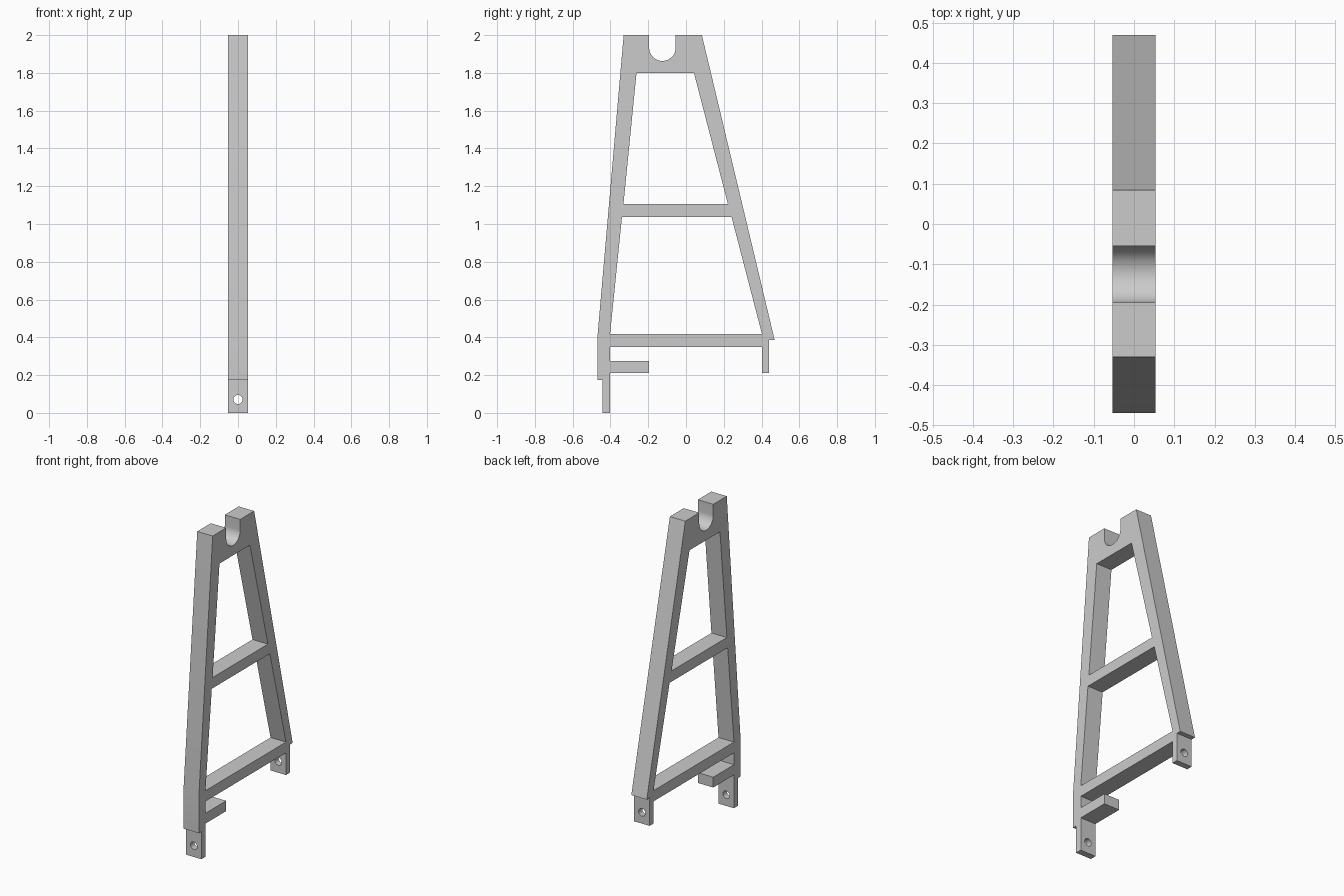
import bpy
import bmesh
import math
from mathutils import Matrix

cube = bpy.data.objects.get("Cube")
if cube:
    bpy.data.objects.remove(cube, do_unlink=True)

HALF_WIDTH = 0.054

grey = bpy.data.materials.new("plain grey")
grey.use_nodes = True
grey.diffuse_color = (0.6, 0.6, 0.6, 1)
grey.node_tree.nodes["Principled BSDF"].inputs["Base Color"].default_value = (0.6, 0.6, 0.6, 1)


def make_object(name, bm):
    bmesh.ops.recalc_face_normals(bm, faces=bm.faces)
    mesh = bpy.data.meshes.new(name)
    bm.to_mesh(mesh)
    bm.free()
    mesh.materials.append(grey)
    obj = bpy.data.objects.new(name, mesh)
    bpy.context.collection.objects.link(obj)
    return obj


def extrude_profile(name, points, half):
    """Extrude a (y, z) outline across x."""
    bm = bmesh.new()
    face = bm.faces.new([bm.verts.new((-half, y, z)) for y, z in points])
    result = bmesh.ops.extrude_face_region(bm, geom=[face], use_keep_orig=True)
    verts = [g for g in result["geom"] if isinstance(g, bmesh.types.BMVert)]
    bmesh.ops.translate(bm, verts=verts, vec=(2 * half, 0, 0))
    return make_object(name, bm)


def bolt_cutter(name, y, z):
    bm = bmesh.new()
    bmesh.ops.create_cone(bm, cap_ends=True, segments=16, radius1=0.024, radius2=0.024,
                          depth=0.12,
                          matrix=Matrix.Translation((0, y, z)) @ Matrix.Rotation(math.pi / 2, 4, "X"))
    return make_object(name, bm)


# Rounded slot in the head
slot_y, slot_z, slot_r = -0.125, 1.933, 0.07
slot = [(slot_y - slot_r * math.cos(math.pi * i / 24),
         slot_z - slot_r * math.sin(math.pi * i / 24)) for i in range(25)]

# Outer outline: head, rear leg and foot, crossbar underside, tab, front foot and leg
outline = [(-0.33, 2), (slot_y - slot_r, 2)] + slot + [
    (slot_y + slot_r, 2), (0.084, 2),
    (0.469, 0.387), (0.44, 0.387), (0.44, 0.21), (0.402, 0.21), (0.402, 0.35),
    (-0.402, 0.35), (-0.402, 0.275), (-0.195, 0.275), (-0.195, 0.21), (-0.402, 0.21),
    (-0.402, 0), (-0.442, 0), (-0.442, 0.175), (-0.469, 0.175), (-0.469, 0.4)]
frame = extrude_profile("support_frame", outline, HALF_WIDTH)

# Window and bolt hole cutters
upper = [(-0.331, 1.106), (0.222, 1.106), (0.042, 1.8), (-0.262, 1.8)]
lower = [(-0.402, 0.418), (0.402, 0.418), (0.241, 1.038), (-0.339, 1.038)]
cutters = [extrude_profile("upper_window_cutter", upper, 0.1),
           extrude_profile("lower_window_cutter", lower, 0.1),
           bolt_cutter("front_bolt_cutter", -0.422, 0.071),
           bolt_cutter("rear_bolt_cutter", 0.421, 0.281)]

bpy.context.view_layer.objects.active = frame
for cutter in cutters:
    cutter.hide_render = True
    mod = frame.modifiers.new(cutter.name, "BOOLEAN")
    mod.operation = "DIFFERENCE"
    mod.solver = "EXACT"
    mod.object = cutter
    bpy.ops.object.modifier_apply(modifier=mod.name)
for cutter in cutters:
    bpy.data.objects.remove(cutter, do_unlink=True)

# Smooth the slot and holes, keep the flat edges crisp
bpy.ops.object.select_all(action="DESELECT")
frame.select_set(True)
bpy.ops.object.shade_smooth_by_angle(angle=math.radians(30))
